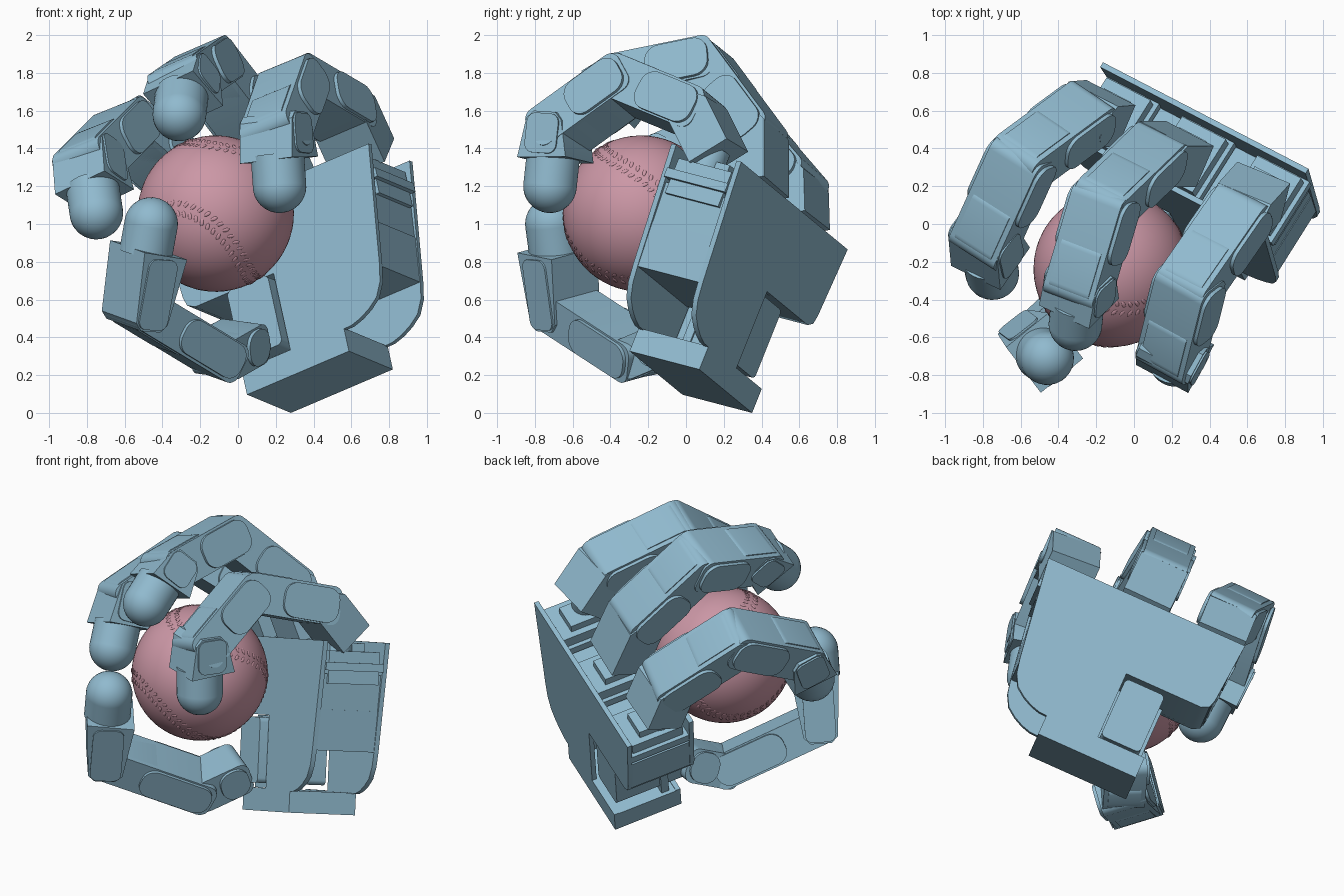
import bpy, bmesh, math
from mathutils import Vector, Matrix

cube = bpy.data.objects.get("Cube")
if cube:
    bpy.data.objects.remove(cube)


def material(name, rgb):
    m = bpy.data.materials.new(name)
    m.use_nodes = True
    m.diffuse_color = (*rgb, 1)
    m.node_tree.nodes["Principled BSDF"].inputs["Base Color"].default_value = (*rgb, 1)
    return m


BLUE = material("soft blue", (0.28, 0.49, 0.62))
PINK = material("dusty pink", (0.60, 0.31, 0.38))
parts = []


def finish(name, bm, mat, matrix=Matrix()):
    bmesh.ops.recalc_face_normals(bm, faces=bm.faces)
    mesh = bpy.data.meshes.new(name)
    bm.to_mesh(mesh)
    bm.free()
    mesh.materials.append(mat)
    ob = bpy.data.objects.new(name, mesh)
    ob.matrix_world = matrix
    bpy.context.collection.objects.link(ob)
    parts.append(ob)
    return ob


def frame(x, y, z, origin):
    m = Matrix((x, y, z)).transposed().to_4x4()
    m.translation = origin
    return m


def prism(name, pts, z0, z1, matrix):
    """Extrude a flat outline from z0 to z1 in the given frame."""
    bm = bmesh.new()
    low = [bm.verts.new((x, y, z0)) for x, y in pts]
    high = [bm.verts.new((x, y, z1)) for x, y in pts]
    bm.faces.new(low)
    bm.faces.new(high)
    for i in range(len(pts)):
        j = (i + 1) % len(pts)
        bm.faces.new((low[i], low[j], high[j], high[i]))
    return finish(name, bm, BLUE, matrix)


def rounded(x0, x1, y0, y1, r, steps=6):
    pts = []
    corners = ((x1 - r, y1 - r), (x0 + r, y1 - r), (x0 + r, y0 + r), (x1 - r, y0 + r))
    for q, (cx, cy) in enumerate(corners):
        for i in range(steps + 1):
            a = math.pi / 2 * (q + i / steps)
            pts.append((cx + r * math.cos(a), cy + r * math.sin(a)))
    return pts


def box(name, x0, x1, y0, y1, z0, z1, matrix):
    return prism(name, [(x0, y0), (x1, y0), (x1, y1), (x0, y1)], z0, z1, matrix)


# Palm frame: x across the knuckles, y toward the fingers, z out of the palm
U = Vector((0.83, -0.43, 0.354)).normalized()
N = Vector((-0.51, -0.83, 0.22))
N = (N - U * N.dot(U)).normalized()
V = N.cross(U)
PALM = frame(U, V, N, Vector((0.28, 0.35, 0)))
DEPTH = 0.447

# Palm shells share one outline with a thumb notch and a curved outer edge
curve = [(0.65, 0.13), (0.7, 0.132), (0.76, 0.15), (0.82, 0.18), (0.88, 0.225),
         (0.92, 0.3), (0.94, 0.4)]
heel = [(-0.25, 0.66), (-0.235, 0.61), (-0.19, 0.585)]
outline = ([(0, 0), (0.65, 0)] + curve + [(1.03, 1.06), (-0.28, 1.06)] + heel
           + [(0.31, 0.585), (0.31, 0.14), (0, 0.14)])
prism("palm_back_plate", outline, 0, 0.03, PALM)
prism("palm_front_plate", outline, DEPTH - 0.03, DEPTH, PALM)
box("wrist_block", 0, 0.65, 0, 0.135, 0.005, DEPTH - 0.005, PALM)
prism("palm_middle_core",
      [(0.33, 0.39), (0.935, 0.39), (0.965, 0.64), (-0.245, 0.68)] + heel[1:] + [(0.33, 0.587)],
      0.01, DEPTH - 0.01, PALM)
prism("palm_upper_core", [(-0.245, 0.63), (0.96, 0.63), (0.985, 0.86), (-0.26, 0.86)],
      0.02, DEPTH - 0.02, PALM)

# Finger motors seated between the shells
for side, u in (("right", -0.1), ("middle", 0.38), ("left", 0.86)):
    box(side + "_motor", u - 0.14, u + 0.14, 0.8, 1.0, 0.05, 0.39, PALM)
    box(side + "_motor_flange", u - 0.165, u + 0.165, 0.88, 0.93, 0.03, 0.42, PALM)
    box(side + "_motor_step", u - 0.1, u + 0.07, 0.98, 1.05, 0.12, 0.38, PALM)

# Thumb motor in the notch
prism("thumb_motor", rounded(0.04, 0.3, 0.17, 0.57, 0.03), 0.04, 0.5, PALM)
box("thumb_motor_flange", 0.02, 0.31, 0.14, 0.58, 0.33, 0.38, PALM)


def link_frame(p, q, axis):
    d = (q - p).normalized()
    a = (axis - d * axis.dot(d)).normalized()
    return frame(d, a.cross(d), a, p), (q - p).length


def link(name, p, q, axis, half, height=0.12, before=0.08, after=0.08):
    """One finger bone: core, wider cheek panels and a raised cover."""
    m, n = link_frame(p, q, axis)
    prism(name + "_core", rounded(-before, n + after, -height, height, 0.06), -half, half, m)
    prism(name + "_cheeks", rounded(0.02 - before, n * 0.62, 0.015 - height, height - 0.01, 0.08),
          -half - 0.02, half + 0.02, m)
    prism(name + "_cover", rounded(n * 0.45, n + after * 0.6, -height - 0.006, height, 0.05),
          0.03 - half, half - 0.03, m)


def fingertip(name, p, q, axis, half, radius=0.142):
    """Flared end block with a domed pad."""
    m, n = link_frame(p, q, axis)
    end = n - 0.13
    prism(name + "_block", [(-0.1, -0.06), (-0.06, -0.1), (end, -0.13), (end - 0.02, 0.16),
                            (-0.06, 0.11), (-0.1, 0.07)], -half, half, m)
    prism(name + "_cheeks", rounded(-0.09, end - 0.03, -0.09, 0.1, 0.05),
          -half - 0.01, half + 0.01, m)
    bm = bmesh.new()
    bmesh.ops.create_uvsphere(bm, u_segments=32, v_segments=16, radius=radius,
                              matrix=Matrix.Translation((n, 0, 0)))
    bmesh.ops.create_cone(bm, cap_ends=True, segments=32, radius1=radius, radius2=radius,
                          depth=0.16, matrix=Matrix.Translation((n - 0.08, 0, 0))
                          @ Matrix.Rotation(math.pi / 2, 4, "Y"))
    finish(name + "_pad", bm, BLUE, m)


# Fingers: joint centres from the proximal knuckle to the pad
fingers = {
    "right_finger": (-0.12, [(-0.26, 0.58, 1.22), (-0.60, 0.33, 1.51),
                             (-0.79, -0.09, 1.32), (-0.75, -0.26, 1.06)]),
    "middle_finger": (0.38, [(0.11, 0.37, 1.48), (-0.16, 0.11, 1.83),
                             (-0.29, -0.33, 1.74), (-0.31, -0.53, 1.58)]),
    "left_finger": (0.88, [(0.56, 0.06, 1.58), (0.29, -0.33, 1.74),
                           (0.20, -0.69, 1.48), (0.22, -0.72, 1.20)]),
}
for name, (u, joints) in fingers.items():
    joints = [Vector(j) for j in joints]
    base = PALM @ Vector((u, 1.12, 0.27))
    m, n = link_frame(base, joints[0], U)
    prism(name + "_knuckle", [(-0.04, -0.12), (n, -0.12), (n + 0.07, -0.06), (n + 0.07, 0.06),
                              (n, 0.12), (-0.04, 0.12)], -0.155, 0.155, m)
    link(name + "_proximal", joints[0], joints[1], U, 0.145)
    link(name + "_middle", joints[1], joints[2], U, 0.15)
    fingertip(name + "_tip", joints[2], joints[3], U, 0.158)
    # Round horn joining the knuckle to its motor
    bm = bmesh.new()
    bmesh.ops.create_cone(bm, cap_ends=True, segments=24, radius1=0.09, radius2=0.09, depth=0.2)
    finish(name + "_horn", bm, BLUE,
           PALM @ Matrix.Translation((u, 1.02, 0.28)) @ Matrix.Rotation(math.pi / 2, 4, "X"))

# Thumb, reaching across under the ball
thumb = [Vector(p) for p in ((0.03, -0.06, 0.38), (-0.11, -0.25, 0.30),
                             (-0.54, -0.65, 0.56), (-0.46, -0.71, 1.0))]
hinge = (thumb[3] - thumb[2]).cross(thumb[1] - thumb[2]).normalized()
link("thumb_base", thumb[0], thumb[1], hinge, 0.13, 0.11, 0.05, 0.06)
link("thumb_proximal", thumb[1], thumb[2], hinge, 0.14, 0.11)
fingertip("thumb_tip", thumb[2], thumb[3], hinge, 0.155)

# Ball with two rows of raised stitches along its seam
R = 0.414
BALL = Matrix.Translation((-0.118, -0.237, 1.055)) @ Matrix.Rotation(-0.5, 4, "Y") \
    @ Matrix.Rotation(0.9, 4, "X")
bm = bmesh.new()
bmesh.ops.create_uvsphere(bm, u_segments=64, v_segments=32, radius=R)
finish("ball", bm, PINK, BALL)


def seam(t):
    return Vector((0.75 * math.cos(t) + 0.25 * math.cos(3 * t),
                   0.75 * math.sin(t) - 0.25 * math.sin(3 * t),
                   0.866 * math.sin(2 * t))).normalized()


bm = bmesh.new()
COUNT = 100
for i in range(COUNT):
    t = math.tau * i / COUNT
    out = seam(t)
    along = (seam(t + 0.01) - out).normalized()
    across = out.cross(along).normalized()
    along = across.cross(out)
    for s in (-1, 1):
        lean = (across + along * 0.5 * s).normalized()
        m = frame(lean, out.cross(lean), out, (out + across * s * 0.065).normalized() * R)
        bmesh.ops.create_icosphere(bm, subdivisions=2, radius=1,
                                   matrix=m @ Matrix.Diagonal((0.02, 0.01, 0.004, 1)))
finish("ball_stitches", bm, PINK, BALL)

# Smooth the curved surfaces and keep the edges crisp
bpy.ops.object.select_all(action="DESELECT")
for ob in parts:
    ob.select_set(True)
bpy.context.view_layer.objects.active = parts[0]
bpy.ops.object.shade_smooth_by_angle(angle=math.radians(32))
